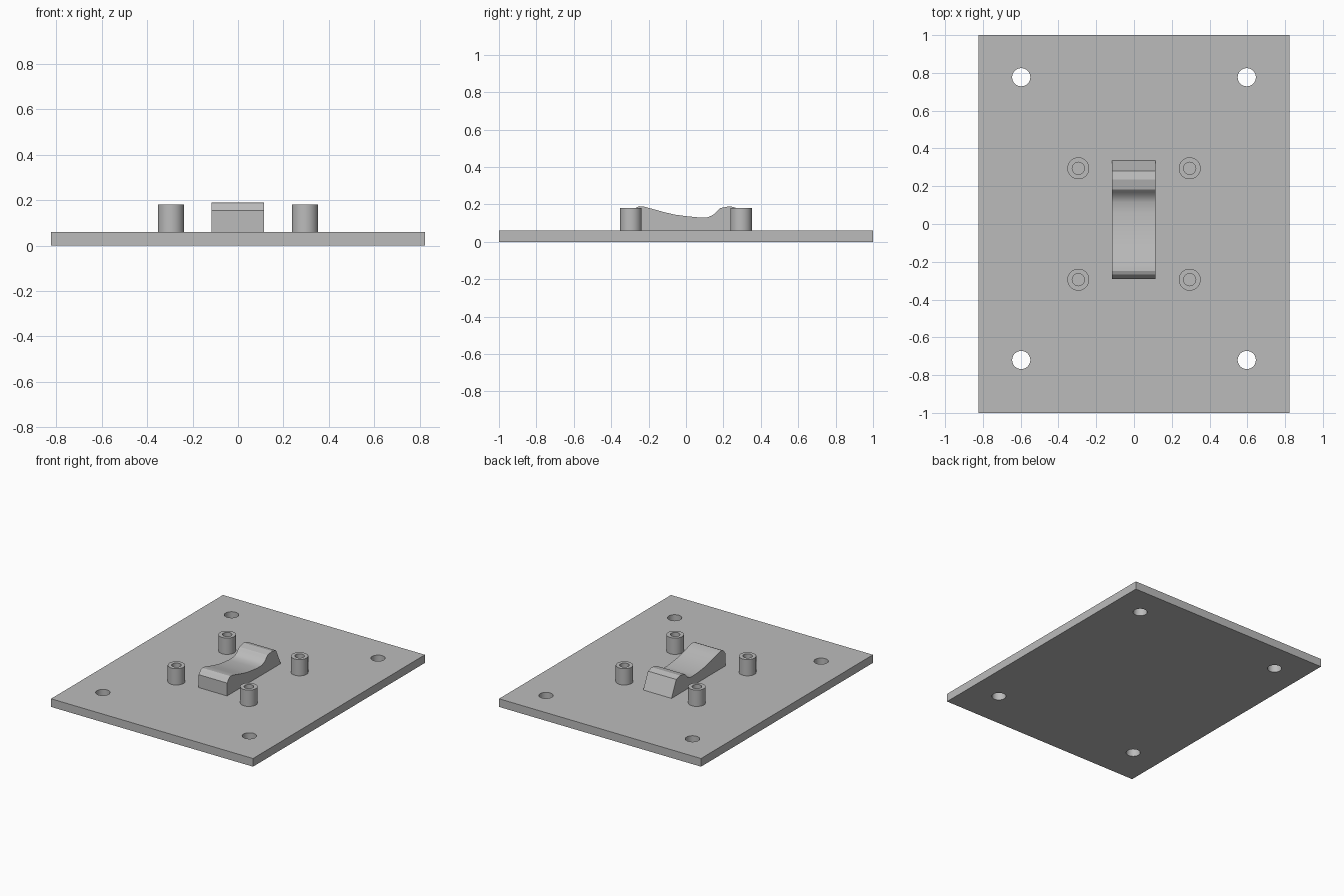
import bpy
import bmesh
import math
from mathutils import Vector

if "Cube" in bpy.data.objects:
    bpy.data.objects.remove(bpy.data.objects["Cube"], do_unlink=True)

PLATE_TOP = 0.06

# Single plain grey
grey = bpy.data.materials.new("plain_grey")
grey.use_nodes = True
colour = (0.5, 0.5, 0.5, 1)
grey.diffuse_color = colour
grey.node_tree.nodes["Principled BSDF"].inputs["Base Color"].default_value = colour


def finish(name, bm):
    bmesh.ops.recalc_face_normals(bm, faces=bm.faces)
    mesh = bpy.data.meshes.new(name)
    bm.to_mesh(mesh)
    bm.free()
    mesh.materials.append(grey)
    obj = bpy.data.objects.new(name, mesh)
    bpy.context.collection.objects.link(obj)
    return obj


def activate(obj):
    bpy.ops.object.select_all(action="DESELECT")
    obj.select_set(True)
    bpy.context.view_layer.objects.active = obj


def smooth(obj, angle=30):
    activate(obj)
    bpy.ops.object.shade_smooth_by_angle(angle=math.radians(angle))


# Base plate
bm = bmesh.new()
bmesh.ops.create_cube(bm, size=1)
bmesh.ops.scale(bm, vec=(1.645, 2, PLATE_TOP), verts=bm.verts)
bmesh.ops.translate(bm, vec=(0, 0, PLATE_TOP / 2), verts=bm.verts)
plate = finish("base_plate", bm)

# Four mounting holes through the plate
bm = bmesh.new()
for x in (-0.597, 0.597):
    for y in (-0.72, 0.777):
        hole = bmesh.ops.create_cone(bm, cap_ends=True, segments=48,
                                     radius1=0.048, radius2=0.048, depth=0.3)
        bmesh.ops.translate(bm, vec=(x, y, 0), verts=hole["verts"])
cutter = finish("hole_cutter", bm)
cutter.hide_render = True
cut = plate.modifiers.new("mounting_holes", "BOOLEAN")
cut.operation = "DIFFERENCE"
cut.solver = "EXACT"
cut.object = cutter
activate(plate)
bpy.ops.object.modifier_apply(modifier=cut.name)
bpy.data.objects.remove(cutter, do_unlink=True)
smooth(plate)


# Hollow standoffs, each a turned profile
def standoff(name, x, y, outer=0.058, inner=0.032, top=0.18):
    bm = bmesh.new()
    profile = [(outer, PLATE_TOP), (outer, top), (inner, top),
               (inner, PLATE_TOP + 0.001), (0, PLATE_TOP + 0.001)]
    verts = [bm.verts.new((r, 0, z)) for r, z in profile]
    edges = [bm.edges.new(pair) for pair in zip(verts, verts[1:])]
    bmesh.ops.spin(bm, geom=verts + edges, cent=(0, 0, 0), axis=(0, 0, 1),
                   angle=math.tau, steps=48)
    bmesh.ops.remove_doubles(bm, verts=bm.verts, dist=0.0001)
    bmesh.ops.translate(bm, vec=(x, y, 0), verts=bm.verts)
    smooth(finish(name, bm))


for end, y in (("front", -0.295), ("back", 0.295)):
    for side, x in (("right", -0.295), ("left", 0.295)):
        standoff(f"{end}_{side}_standoff", x, y)

# Curved saddle: side profile (y, z) extruded across x
profile = [(-0.29, PLATE_TOP), (-0.29, 0.155), (-0.268, 0.182), (-0.25, 0.19),
           (-0.225, 0.188), (-0.18, 0.176), (-0.12, 0.159), (-0.06, 0.145),
           (0, 0.137), (0.06, 0.131), (0.115, 0.131), (0.135, 0.139),
           (0.155, 0.151), (0.167, 0.165), (0.182, 0.18), (0.235, 0.19),
           (0.28, 0.178), (0.335, PLATE_TOP)]
bm = bmesh.new()
side = bm.faces.new([bm.verts.new((-0.117, y, z)) for y, z in profile])
across = bmesh.ops.extrude_face_region(bm, geom=[side], use_keep_orig=True)
moved = [v for v in across["geom"] if isinstance(v, bmesh.types.BMVert)]
bmesh.ops.translate(bm, vec=Vector((0.231, 0, 0)), verts=moved)
smooth(finish("saddle", bm), 25)
